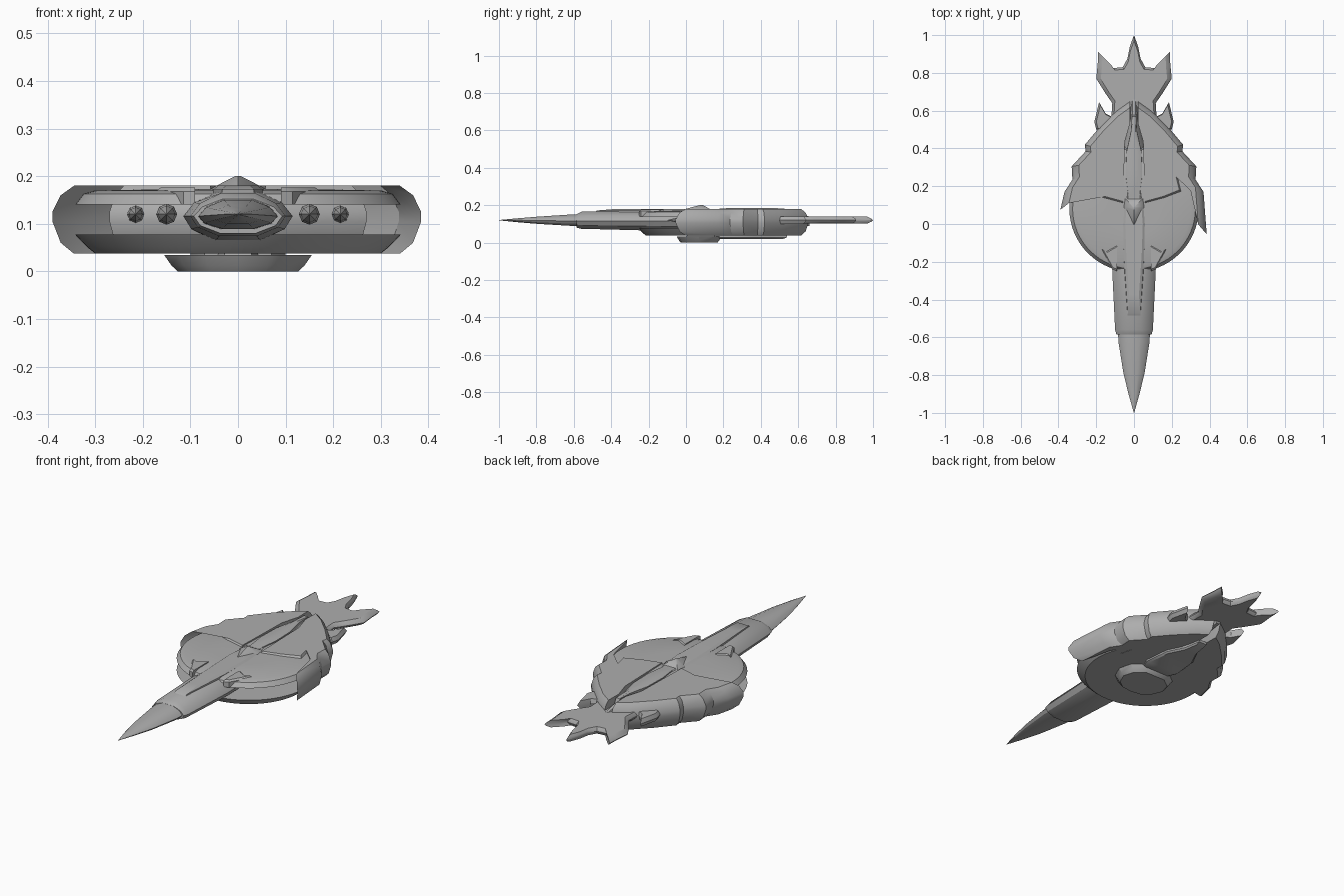
import bpy, bmesh, math

grey = bpy.data.materials.new("hull grey")
grey.diffuse_color = (0.42, 0.42, 0.42, 1)


def finish(name, bm, angle=30):
    bmesh.ops.remove_doubles(bm, verts=bm.verts, dist=1e-5)
    bmesh.ops.recalc_face_normals(bm, faces=bm.faces)
    me = bpy.data.meshes.new(name)
    bm.to_mesh(me)
    bm.free()
    me.materials.append(grey)
    ob = bpy.data.objects.new(name, me)
    bpy.context.collection.objects.link(ob)
    bpy.ops.object.select_all(action='DESELECT')
    ob.select_set(True)
    bpy.context.view_layer.objects.active = ob
    bpy.ops.object.shade_smooth_by_angle(angle=math.radians(angle))
    return ob


def skin(name, rings, angle=30):
    """Join closed rings of equal length and cap both ends."""
    bm = bmesh.new()
    vs = [[bm.verts.new(p) for p in r] for r in rings]
    n = len(rings[0])
    for a, b in zip(vs, vs[1:]):
        for i in range(n):
            j = (i + 1) % n
            bm.faces.new((a[i], a[j], b[j], b[i]))
    caps = [bm.faces.new(vs[0]), bm.faces.new(vs[-1])]
    bmesh.ops.triangulate(bm, faces=caps)
    return finish(name, bm, angle)


def slab(name, outline, levels, centre, angle=30):
    """Plan outline stacked at (z, scale about centre) levels."""
    cx, cy = centre
    return skin(name, [[(cx + (x - cx) * s, cy + (y - cy) * s, z) for x, y in outline]
                       for z, s in levels], angle)


def mirrored(half):
    """Complete a half outline that starts and ends near the centre line."""
    return half + [(-x, y) for x, y in reversed(half) if x > 1e-6]


# Upper and lower saucer plates with an open gap between them
disc = [(0.342 * math.cos(t), 0.08 + 0.335 * math.sin(t))
        for t in (2 * math.pi * i / 64 for i in range(64))]
slab("upper_disc", disc, [(0.14, 1), (0.163, 0.95), (0.17, 0.88), (0.173, 0.4)], (0, 0.08), 20)
slab("lower_disc", disc, [(0.038, 0.88), (0.052, 0.93), (0.077, 1)], (0, 0.08), 20)

# Stepped rear shells with forward-swept hooked tips
for side, tip, label in ((1, (0.385, -0.055), "right"), (-1, (0.39, 0.075), "left")):
    shell = [(0.02, 0.655), (0.09, 0.605), (0.18, 0.515), (0.26, 0.42), (0.256, 0.385),
             (0.33, 0.305), (0.326, 0.235), (0.368, 0.17), tip, (0.338, 0.15),
             (0.25, 0.235), (0.27, 0.155), (0.17, 0.115), (0.06, 0.085),
             (0.055, 0.25), (0.05, 0.45), (0.018, 0.56)]
    shell = [(side * x, y) for x, y in shell]
    slab(label + "_shell", shell, [(0.037, 0.87), (0.06, 0.95), (0.105, 1), (0.125, 1),
                                   (0.16, 0.95), (0.18, 0.87)], (side * 0.04, 0.35))
    # Raised spurs where the saucer meets the hull
    spur = [(side * x, y) for x, y in
            [(0.09, -0.25), (0.115, -0.24), (0.175, -0.13), (0.15, -0.145), (0.09, -0.11)]]
    slab(label + "_spur", spur, [(0.14, 1), (0.168, 1), (0.176, 0.85)], (side * 0.09, -0.18))
    # Small rear spikes
    spike = [(side * x, y) for x, y in
             [(0.08, 0.5), (0.2, 0.5), (0.21, 0.54), (0.185, 0.645), (0.15, 0.585), (0.1, 0.56)]]
    slab(label + "_spike", spike, [(0.1, 0.85), (0.12, 1), (0.14, 0.85)], (side * 0.14, 0.54))
    # Pointed pods inside the gap
    for x, r, y0 in ((0.15, 0.022, -0.1), (0.215, 0.018, 0.0)):
        rings = [[(side * x + r * k * math.cos(a), y, 0.12 + r * k * math.sin(a))
                  for a in (math.pi / 4 * i for i in range(8))]
                 for y, k in ((y0, 0.02), (y0 + 0.07, 0.8), (y0 + 0.13, 1), (0.25, 1))]
        skin(label + "_pod", rings)


def hull_ring(y, w, top, bottom, mid=0.116):
    pts = [(w, mid), (w * 0.8, mid + (top - mid) * 0.55), (w * 0.35, top)]
    low = [(w * 0.4, bottom), (w * 0.85, mid + (bottom - mid) * 0.55)]
    loop = pts + [(-x, z) for x, z in reversed(pts)] + [(-x, z) for x, z in low] \
        + [(x, z) for x, z in reversed(low)]
    # order the lower half from left to right
    loop = pts + [(-x, z) for x, z in reversed(pts)] \
        + [(-low[1][0], low[1][1]), (-low[0][0], low[0][1]), low[0], low[1]]
    return [(x, y, z) for x, z in loop]


# Pointed prow
skin("prow", [hull_ring(*r) for r in (
    (-1.0, 0.001, 0.121, 0.119, 0.12), (-0.9, 0.029, 0.13, 0.109, 0.12),
    (-0.79, 0.056, 0.139, 0.1, 0.118), (-0.62, 0.083, 0.15, 0.09),
    (-0.5, 0.085, 0.155, 0.085))])

# Main hull running back into the saucer
skin("main_hull", [hull_ring(*r) for r in (
    (-0.585, 0.093, 0.152, 0.08), (-0.56, 0.1, 0.165, 0.074), (-0.25, 0.115, 0.168, 0.066),
    (0.0, 0.108, 0.174, 0.062), (0.13, 0.095, 0.178, 0.06), (0.2, 0.065, 0.178, 0.06),
    (0.4, 0.06, 0.176, 0.06), (0.52, 0.03, 0.165, 0.07), (0.66, 0.02, 0.14, 0.09))])

# Raised deck panel and rear spine on the hull
deck = mirrored([(0.035, -0.5), (0.055, -0.2), (0.062, 0.0), (0.05, 0.15)])
slab("deck_panel", deck, [(0.155, 1), (0.172, 0.95), (0.18, 0.75)], (0, 0.0))
spine = mirrored([(0.03, 0.13), (0.045, 0.25), (0.042, 0.38), (0.016, 0.5), (0.012, 0.58)])
slab("rear_spine", spine, [(0.15, 1), (0.178, 0.95), (0.184, 0.6)], (0, 0.35))

# Bridge tower
tower = mirrored([(0.0, -0.03), (0.058, 0.09), (0.05, 0.14)])
slab("bridge_tower", tower, [(0.168, 1), (0.178, 0.85), (0.2, 0.1)], (0, 0.085))

# Crown-shaped tail and its neck
tail = mirrored([(0.0, 1.0), (0.022, 0.94), (0.035, 0.875), (0.06, 0.83), (0.115, 0.825),
                 (0.14, 0.86), (0.19, 0.91), (0.192, 0.85), (0.2, 0.77), (0.15, 0.69),
                 (0.115, 0.64), (0.12, 0.56)])
slab("tail_crown", tail, [(0.102, 0.88), (0.112, 0.97), (0.12, 1), (0.128, 0.97), (0.139, 0.88)],
     (0, 0.74))

# Underslung pod, its neck and the thin keel strip behind it
pod = mirrored([(0.0, -0.05), (0.07, -0.04), (0.125, 0.0), (0.155, 0.07), (0.135, 0.14),
                (0.07, 0.19)])
slab("belly_pod", pod, [(0.0, 0.82), (0.012, 0.9), (0.034, 1)], (0, 0.07))
slab("belly_neck", mirrored([(0.03, 0.0), (0.045, 0.06), (0.035, 0.16)]),
     [(0.03, 1.0), (0.055, 0.75)], (0, 0.08))
keel = mirrored([(0.07, 0.15), (0.1, 0.22), (0.085, 0.36), (0.04, 0.45), (0.025, 0.54)])
slab("keel_strip", keel, [(0.02, 0.9), (0.028, 1), (0.042, 1)], (0, 0.34))
